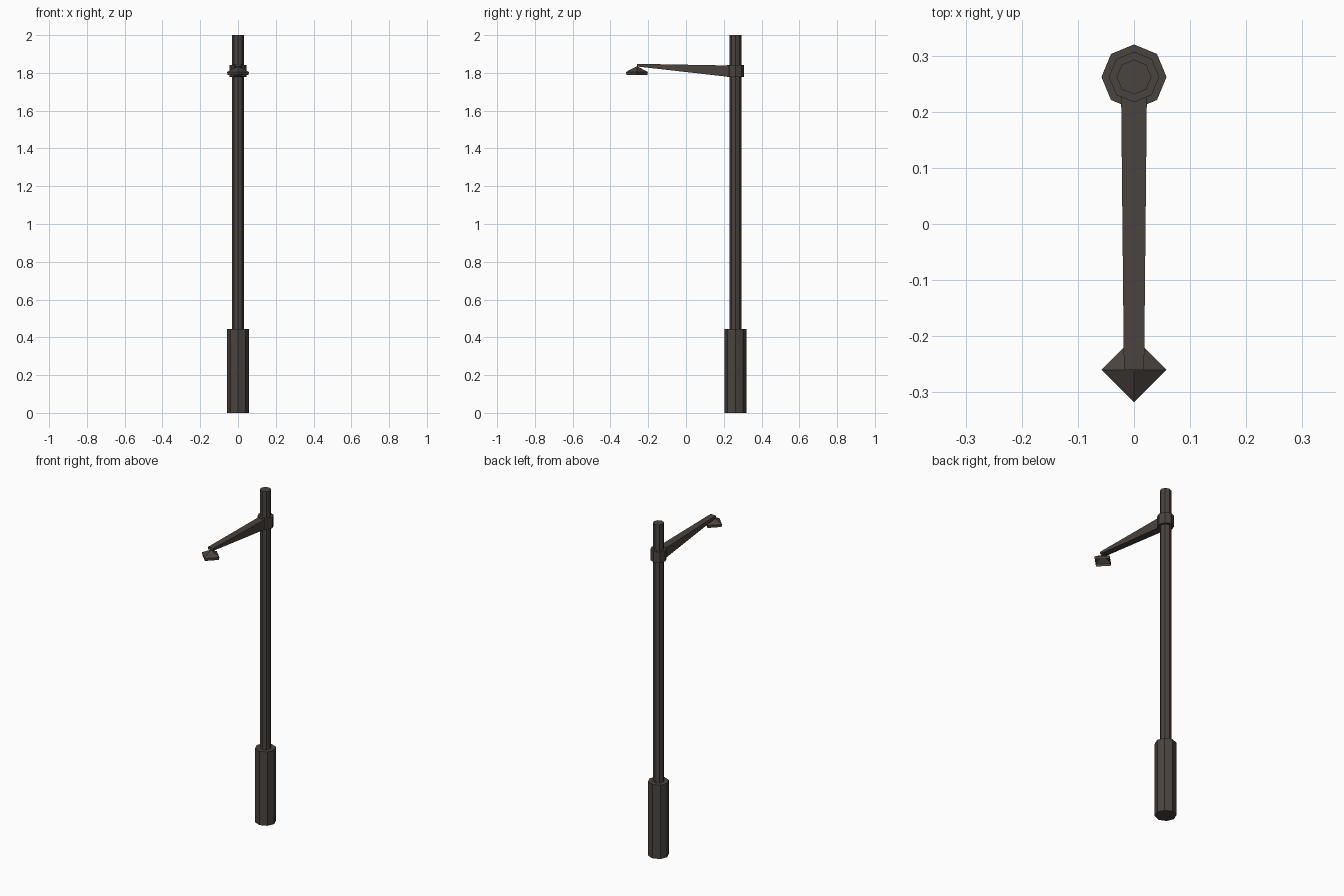
import bpy, bmesh, math

if "Cube" in bpy.data.objects:
    bpy.data.objects.remove(bpy.data.objects["Cube"])

metal = bpy.data.materials.new("dark_brown_metal")
metal.diffuse_color = (0.070, 0.057, 0.050, 1)
metal.use_nodes = True
metal.node_tree.nodes["Principled BSDF"].inputs["Base Color"].default_value = metal.diffuse_color

POLE_Y = 0.262
LAMP_Y = -0.26


def loft(name, rings, cap_start=True, cap_end=True):
    """Skin a list of equal-length point rings into a flat-shaded object."""
    bm = bmesh.new()
    vs = [[bm.verts.new(p) for p in ring] for ring in rings]
    n = len(vs[0])
    for a, b in zip(vs, vs[1:]):
        for i in range(n):
            j = (i + 1) % n
            bm.faces.new((a[i], a[j], b[j], b[i]))
    if cap_start:
        bm.faces.new(vs[0][::-1])
    if cap_end:
        bm.faces.new(vs[-1])
    bmesh.ops.remove_doubles(bm, verts=bm.verts, dist=1e-5)
    if cap_start and cap_end:
        bmesh.ops.recalc_face_normals(bm, faces=bm.faces)
    me = bpy.data.meshes.new(name)
    bm.to_mesh(me)
    bm.free()
    me.materials.append(metal)
    ob = bpy.data.objects.new(name, me)
    bpy.context.collection.objects.link(ob)
    return ob


def ring(r, z, y, n):
    return [(r * math.cos(2 * math.pi * i / n),
             y + r * math.sin(2 * math.pi * i / n), z) for i in range(n)]


def prism(name, r, z0, z1):
    return loft(name, [ring(r, z0, POLE_Y, 8), ring(r, z1, POLE_Y, 8)])


# Octagonal post: base sleeve, pole and arm collar
prism("base_sleeve", 0.058, 0.0, 0.445)
prism("pole", 0.031, 0.445, 2.0)
prism("arm_collar", 0.045, 1.778, 1.843)


# Tapered arm
def section(y, w, z0, z1):
    return [(-w, y, z0), (w, y, z0), (w, y, z1), (-w, y, z1)]


loft("arm", [section(0.235, 0.023, 1.778, 1.839),
             section(LAMP_Y, 0.018, 1.834, 1.848)])

# Four-sided lamp shade, open underneath
loft("lamp_shade", [ring(0.055, 1.789, LAMP_Y, 4),
                    ring(0.058, 1.805, LAMP_Y, 4),
                    ring(0.003, 1.834, LAMP_Y, 4)], cap_start=False)
